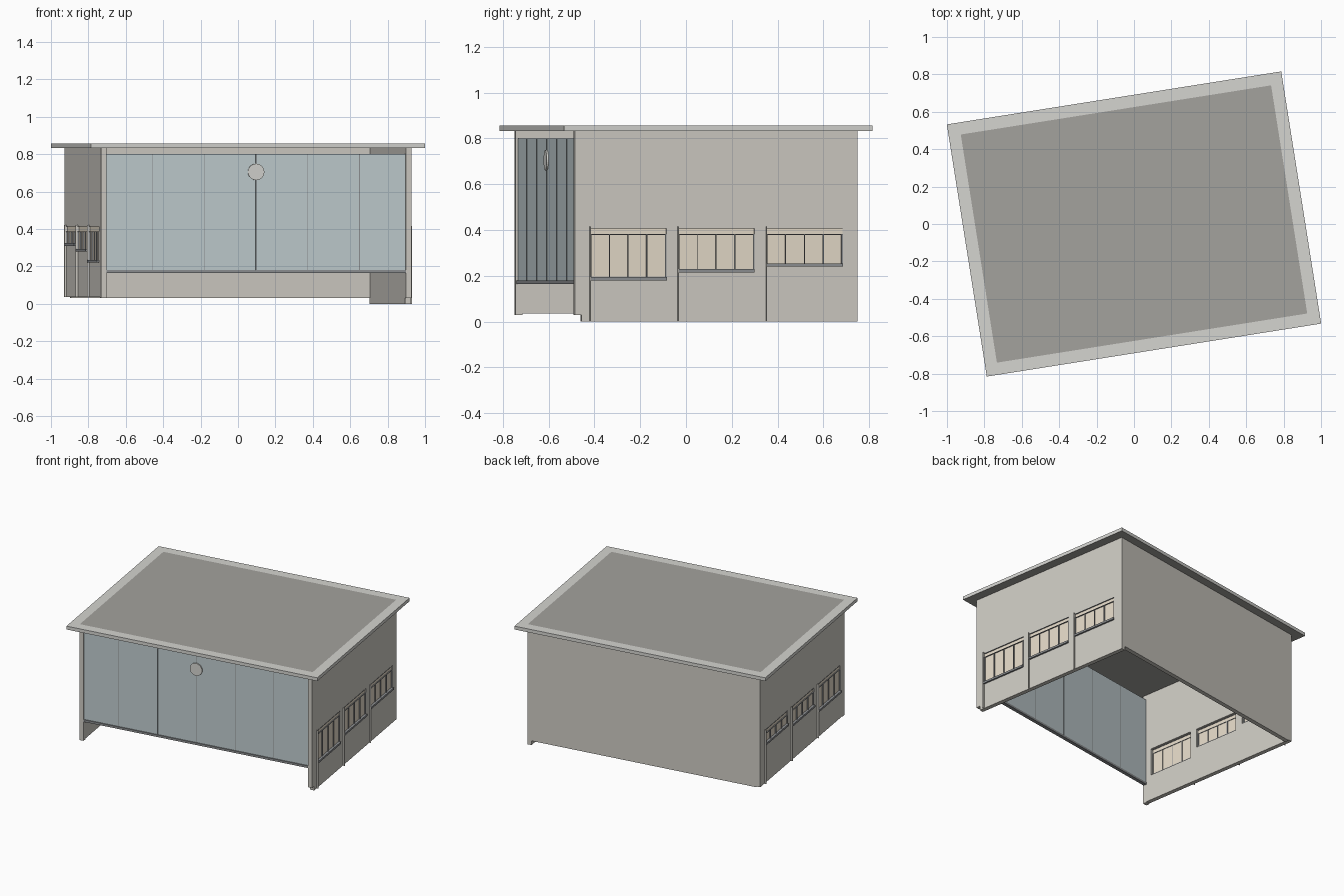
import bpy, bmesh, math
from mathutils import Matrix, Vector

if "Cube" in bpy.data.objects:
    bpy.data.objects.remove(bpy.data.objects["Cube"])

ANGLE = math.radians(9)      # whole building is turned on the plan
HU, HV, T = 0.84, 0.625, 0.03   # half length, half depth, wall thickness


def mat(name, r, g, b):
    m = bpy.data.materials.new(name)
    m.diffuse_color = (r, g, b, 1)
    m.use_nodes = True
    m.node_tree.nodes["Principled BSDF"].inputs["Base Color"].default_value = m.diffuse_color
    return m


WALL = mat("wall_paint", 0.62, 0.60, 0.55)
GLASS = mat("blue_glass", 0.53, 0.61, 0.63)
TAN = mat("tan_glass", 0.78, 0.70, 0.58)
DARK = mat("dark_frame", 0.27, 0.28, 0.29)
ROOF = mat("roof_felt", 0.37, 0.36, 0.34)
TRIM = mat("roof_trim", 0.66, 0.66, 0.63)


def finish(name, bm, *mats):
    me = bpy.data.meshes.new(name)
    bm.to_mesh(me)
    bm.free()
    ob = bpy.data.objects.new(name, me)
    for m in mats:
        me.materials.append(m)
    ob.rotation_euler.z = ANGLE
    bpy.context.collection.objects.link(ob)
    return ob


def add_box(bm, u0, u1, v0, v1, z0, z1):
    size = Matrix.Diagonal((abs(u1 - u0), abs(v1 - v0), z1 - z0, 1))
    mid = Vector(((u0 + u1) / 2, (v0 + v1) / 2, (z0 + z1) / 2))
    bmesh.ops.create_cube(bm, size=1, matrix=Matrix.Translation(mid) @ size)


def boxes(name, material, *list_of_boxes):
    bm = bmesh.new()
    for b in list_of_boxes:
        add_box(bm, *b)
    return finish(name, bm, material)


# Roof slab with a dark inset field on top
bm = bmesh.new()
add_box(bm, -0.905, 0.905, -0.6825, 0.6825, 0.832, 0.856)
bm.faces.ensure_lookup_table()
top = max(bm.faces, key=lambda f: f.calc_center_median().z)
bmesh.ops.inset_region(bm, faces=[top], thickness=0.092)
top.material_index = 1
for f in bm.faces:
    f.normal_update()
    if f.normal.z < -0.9:
        f.material_index = 1
finish("roof", bm, TRIM, ROOF)

# Back wall and the two front corner posts
boxes("back_wall", WALL, (-HU + T, HU - T, HV - T, HV, 0.03, 0.832))
for side, label in ((-1, "left"), (1, "right")):
    boxes(label + "_front_post", WALL,
          (side * (HU - T), side * HU, -HV, -HV + T, 0.03, 0.832))


# Side walls: openings, frames, panes, sills and thin fins
def side_wall(label, side, z_base, z_top, sills):
    def across(a, b):           # distances measured inward from the outer face
        return side * (HU - a), side * (HU - b)

    wall = boxes(label + "_wall", WALL, (*across(0, T), -HV + T, HV, z_base, 0.832))
    cuts, panes, bars, ledges, fins = [], [], [], [], []
    for mid, z0 in zip((-0.389, 0, 0.391), sills):
        a, b = mid - 0.169, mid + 0.169
        cuts.append((*across(-0.1, 0.1), a, b, z0, z_top))
        panes.append((*across(0.005, 0.012), a, b, z0, z_top))
        for i in range(5):      # jambs and mullions
            v = a + 0.003 + (b - a - 0.006) * i / 4
            w = 0.003 if i in (0, 3, 4) else 0.0015
            bars.append((*across(-0.002, 0.016), v - w, v + w, z0, z_top - 0.03))
        for z in (z_top - 0.031, z_top - 0.003):    # header rails
            bars.append((*across(-0.002, 0.016), a, b, z, z + 0.003))
        ledges.append((*across(-0.012, 0.016), a, b, z0, z0 + 0.014))
        edge = a if side > 0 else b
        fins.append((*across(-0.012, 0.002), edge - 0.002, edge + 0.002,
                     z_base, z_top + 0.005))
    cutter = boxes(label + "_window_cutter", WALL, *cuts)
    cutter.hide_render = True
    cutter.hide_viewport = True
    mod = wall.modifiers.new("openings", "BOOLEAN")
    mod.operation = "DIFFERENCE"
    mod.solver = "EXACT"
    mod.object = cutter
    boxes(label + "_window_panes", TAN, *panes)
    boxes(label + "_window_bars", DARK, *bars)
    boxes(label + "_window_sills", DARK, *ledges)
    boxes(label + "_window_fins", WALL, *fins)


side_wall("right", 1, 0.0, 0.41, (0.18, 0.215, 0.24))
side_wall("left", -1, 0.035, 0.415, (0.22, 0.28, 0.31))

# Glazed front, raised above the ground, with bottom rail and joints
boxes("front_glass", GLASS, (-HU + T, HU - T, -0.615, -0.603, 0.178, 0.80))
boxes("front_bottom_rail", DARK, (-HU + T, HU - T, -0.622, -0.598, 0.165, 0.18))
boxes("front_glass_joints", DARK,
      *[(k * 0.28 - 0.0015, k * 0.28 + 0.0015, -0.6165, -0.6015, 0.18, 0.80)
        for k in range(-2, 3)])

# Round plate on the front
bm = bmesh.new()
bmesh.ops.create_cone(bm, cap_ends=True, segments=32, radius1=0.044, radius2=0.044,
                      depth=0.008, matrix=Matrix.Translation((0, -0.619, 0.705))
                      @ Matrix.Rotation(math.pi / 2, 4, "X"))
finish("round_plate", bm, TRIM)
